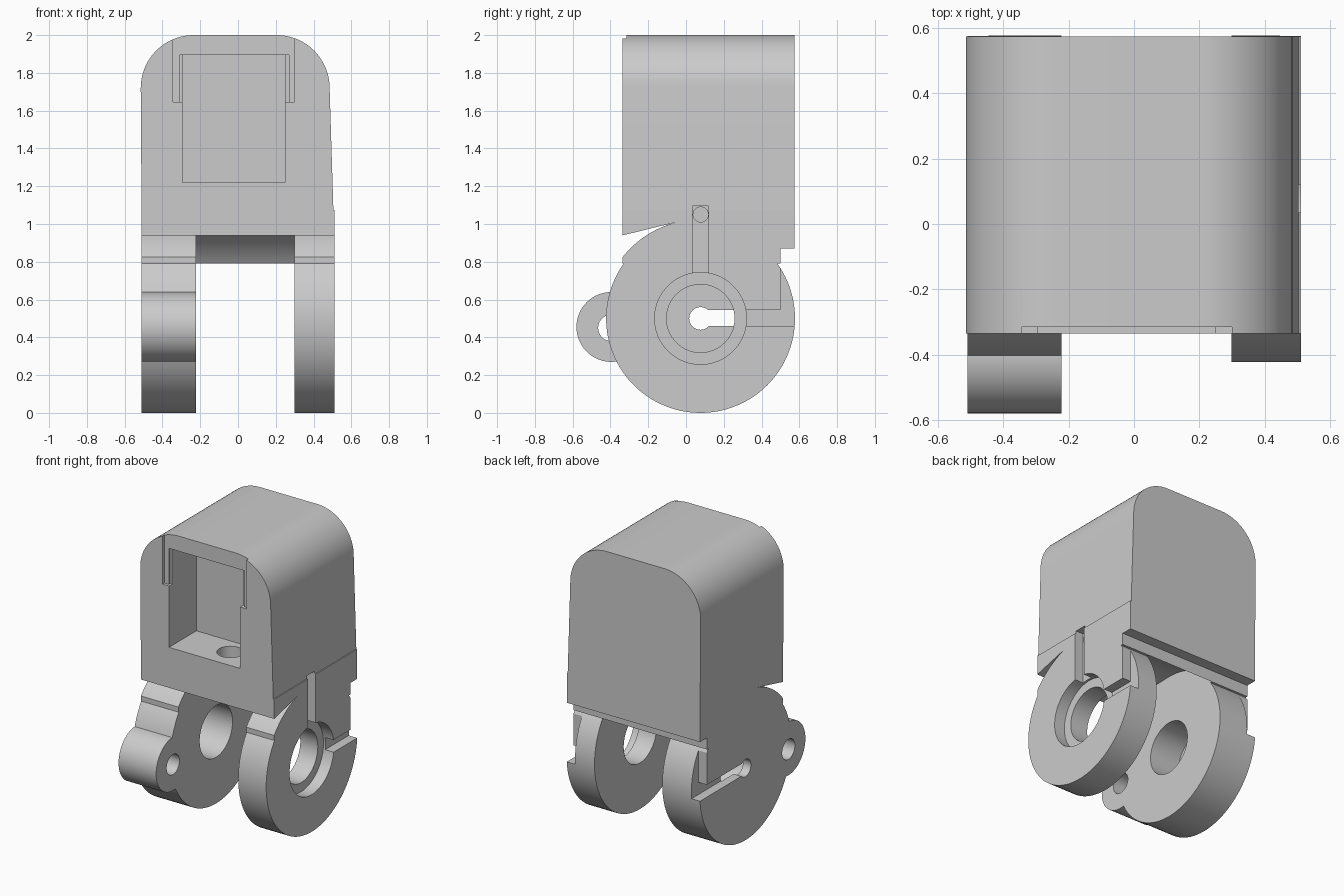
import bpy, bmesh
from math import cos, sin, pi, radians
from mathutils import Vector

cube = bpy.data.objects.get("Cube")
if cube:
    bpy.data.objects.remove(cube, do_unlink=True)

PY, PZ = 0.077, 0.5            # pivot centre
LEFT, RIGHT = -0.51, 0.512     # outer faces of the arms
IN_L, IN_R = -0.222, 0.298     # inner faces of the arms
DEPTH = 0.065                  # depth of the wire grooves


def arc(cx, cy, r, a0, a1, n=20):
    return [(cx + r * cos(radians(a0 + (a1 - a0) * i / n)),
             cy + r * sin(radians(a0 + (a1 - a0) * i / n))) for i in range(n + 1)]


def prism(name, pts, axis, lo, hi):
    """Extrude a flat outline along x (points are y, z) or y (points are x, z)."""
    place = (lambda p: (lo, p[0], p[1])) if axis == 'x' else (lambda p: (p[0], lo, p[1]))
    step = Vector((hi - lo, 0, 0)) if axis == 'x' else Vector((0, hi - lo, 0))
    bm = bmesh.new()
    face = bm.faces.new([bm.verts.new(place(p)) for p in pts])
    out = bmesh.ops.extrude_face_region(bm, geom=[face])
    moved = [g for g in out['geom'] if isinstance(g, bmesh.types.BMVert)]
    bmesh.ops.translate(bm, verts=moved, vec=step)
    bmesh.ops.recalc_face_normals(bm, faces=bm.faces[:])
    mesh = bpy.data.meshes.new(name)
    bm.to_mesh(mesh)
    bm.free()
    obj = bpy.data.objects.new(name, mesh)
    bpy.context.collection.objects.link(obj)
    return obj


def rod(name, y, z, r, lo, hi, n=96):
    return prism(name, arc(y, z, r, 0, 360, n)[:-1], 'x', lo, hi)


def box(name, x0, x1, y0, y1, z0, z1):
    return prism(name, [(y0, z0), (y1, z0), (y1, z1), (y0, z1)], 'x', x0, x1)


def combine(target, tool, operation='DIFFERENCE'):
    mod = target.modifiers.new("combine", 'BOOLEAN')
    mod.operation, mod.solver, mod.object = operation, 'EXACT', tool
    bpy.context.view_layer.objects.active = target
    bpy.ops.object.modifier_apply(modifier=mod.name)
    bpy.data.objects.remove(tool, do_unlink=True)


# Housing with rounded top and slightly tapered side
outline = [(LEFT, 0.79), (RIGHT, 0.79), (RIGHT, 1.075), (0.505, 1.075)]
outline += arc(0.205, 1.72, 0.28, 0, 90) + arc(-0.235, 1.72, 0.28, 90, 180)
outline += [(LEFT, 1.0)]
body = prism("hinge_housing", outline, 'y', -0.335, 0.575)

# Wedge slit above the arms, clearance between them, ledge at the back
slit = [(-0.4, 0.924), (-0.05, 1.01)] + arc(PY, PZ, 0.525, 105, 142, 16) + [(-0.4, 0.75)]
combine(body, prism("slit_cutter", slit, 'x', -1, 1))
gap = [(-0.4, 0.924), (-0.05, 1.01), (PY, 1.013), (PY, 0.7), (-0.4, 0.6)]
combine(body, prism("gap_cutter", gap, 'x', IN_L, IN_R))
combine(body, rod("clearance_cutter", PY, PZ, 0.513, IN_L, IN_R))
combine(body, box("ledge_cutter", -1, 1, 0.50, 0.7, 0.7, 0.87))

# Two round arms and the small lug
combine(body, rod("right_arm", PY, PZ, 0.5, LEFT, IN_L), 'UNION')
combine(body, rod("left_arm", PY, PZ, 0.5, IN_R, RIGHT), 'UNION')
combine(body, rod("lug", -0.395, 0.455, 0.185, LEFT, IN_L, 64), 'UNION')

cutters = [
    # Front recess and pocket with a hole in its floor
    box("recess", -0.345, 0.30, -0.5, -0.315, 1.645, 2.2),
    box("pocket_rim", -0.31, 0.27, -0.5, -0.30, 1.645, 1.895),
    box("pocket", -0.295, 0.25, -0.5, -0.035, 1.22, 1.895),
    prism("floor_hole", [(-0.085, 1.1), (0.085, 1.1), (0.085, 1.3), (-0.085, 1.3)],
          'y', -0.01, 0.01),
    # Lug hole
    rod("lug_hole", -0.395, 0.45, 0.07, -0.7, 0, 48),
    # Bores: blind with a small hole on one arm, stepped on the other
    rod("blind_bore", PY, PZ, 0.18, LEFT + 0.06, -0.1),
    rod("pin_hole", PY, PZ, 0.06, -0.7, -0.3, 48),
    rod("through_bore", PY, PZ, 0.18, 0.2, 0.7),
    rod("counterbore", PY, PZ, 0.243, RIGHT - 0.08, 0.7),
    # Vertical wire groove and its entry hole
    box("wire_groove", RIGHT - DEPTH, 0.7, 0.035, 0.12, 0.65, 1.095),
    rod("wire_hole", 0.078, 1.05, 0.04, 0.3, 0.7, 32),
]

# The floor hole is an upright cylinder
hole = cutters[3]
bm = bmesh.new()
bmesh.ops.create_cone(bm, cap_ends=True, segments=48, radius1=0.085, radius2=0.085, depth=0.3)
bmesh.ops.translate(bm, verts=bm.verts[:], vec=(0.06, -0.17, 1.23))
bm.to_mesh(hole.data)
bm.free()

# Horizontal slots and rear notches on both outer faces
for x0, x1 in ((-0.7, LEFT + DEPTH), (RIGHT - DEPTH, 0.7)):
    cutters.append(box("slot", x0, x1, PY + 0.01, 0.7, 0.46, 0.545))
    cutters.append(box("rear_notch", x0, x1, 0.50, 0.7, 0.46, 0.869))
for tool in cutters:
    combine(body, tool)

# One plain grey
grey = bpy.data.materials.new("plain_grey")
grey.use_nodes = True
colour = (0.6, 0.6, 0.6, 1)
grey.diffuse_color = colour
grey.node_tree.nodes["Principled BSDF"].inputs["Base Color"].default_value = colour
body.data.materials.clear()
body.data.materials.append(grey)
for poly in body.data.polygons:
    poly.material_index = 0

bpy.ops.object.select_all(action='DESELECT')
body.select_set(True)
bpy.context.view_layer.objects.active = body
bpy.ops.object.shade_smooth_by_angle(angle=pi / 6)
